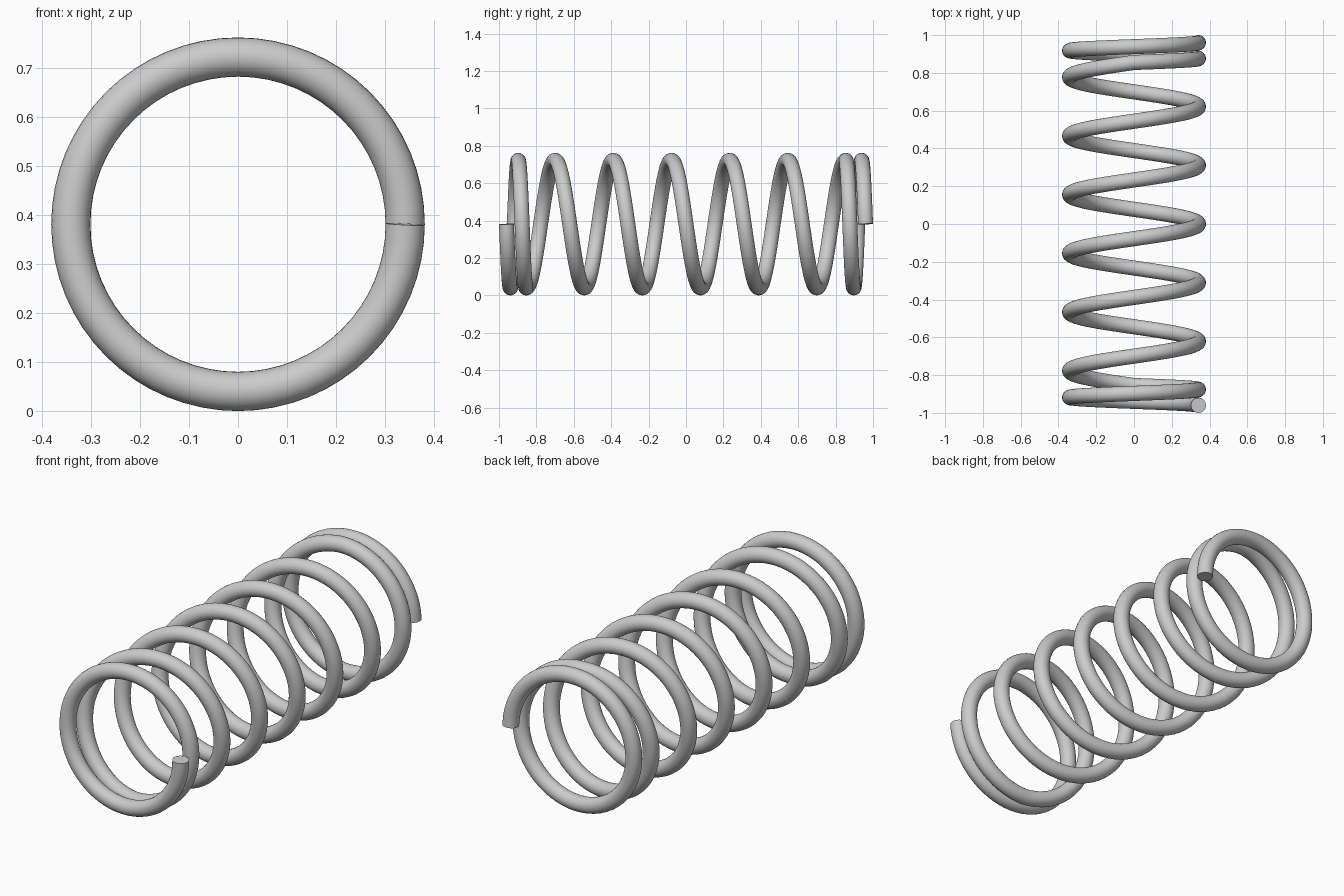
import bpy, bmesh
from math import pi, cos, sin, radians

if "Cube" in bpy.data.objects:
    bpy.data.objects.remove(bpy.data.objects["Cube"])

COIL_R, WIRE_R = 0.341, 0.04      # mean coil radius, wire radius
CENTRE_Z = 0.381
TURNS, STEPS = 8, 64              # total turns, segments per turn
CLOSED = 1.25                     # tightly wound turns at each end
END_Y, ACTIVE_Y = 0.96, 0.855     # wire end, start of the open coils


def axial(t):
    """Position along the spring after t turns: tight ends, open middle."""
    end_pitch = (END_Y - ACTIVE_Y) / CLOSED
    if t < CLOSED:
        return -END_Y + end_pitch * t
    if t > TURNS - CLOSED:
        return END_Y - end_pitch * (TURNS - t)
    return -ACTIVE_Y + 2 * ACTIVE_Y * (t - CLOSED) / (TURNS - 2 * CLOSED)


# Helical wire path with a round bevel
count = TURNS * STEPS + 1
curve = bpy.data.curves.new("coil_spring", "CURVE")
curve.dimensions = "3D"
curve.bevel_depth = WIRE_R
curve.bevel_resolution = 10
curve.use_fill_caps = True
spline = curve.splines.new("POLY")
spline.points.add(count - 1)
for i, p in enumerate(spline.points):
    t = i / STEPS
    a = 2 * pi * t
    p.co = (COIL_R * cos(a), axial(t), CENTRE_Z - COIL_R * sin(a), 1)

spring = bpy.data.objects.new("coil_spring", curve)
bpy.context.collection.objects.link(spring)
bpy.context.view_layer.objects.active = spring
spring.select_set(True)
bpy.ops.object.convert(target="MESH")
spring = bpy.context.object

# Weld the flat end caps to the wire and shade it smooth
bm = bmesh.new()
bm.from_mesh(spring.data)
bmesh.ops.remove_doubles(bm, verts=bm.verts, dist=1e-5)
bmesh.ops.recalc_face_normals(bm, faces=bm.faces)
bm.to_mesh(spring.data)
bm.free()
bpy.ops.object.shade_smooth_by_angle(angle=radians(40))
